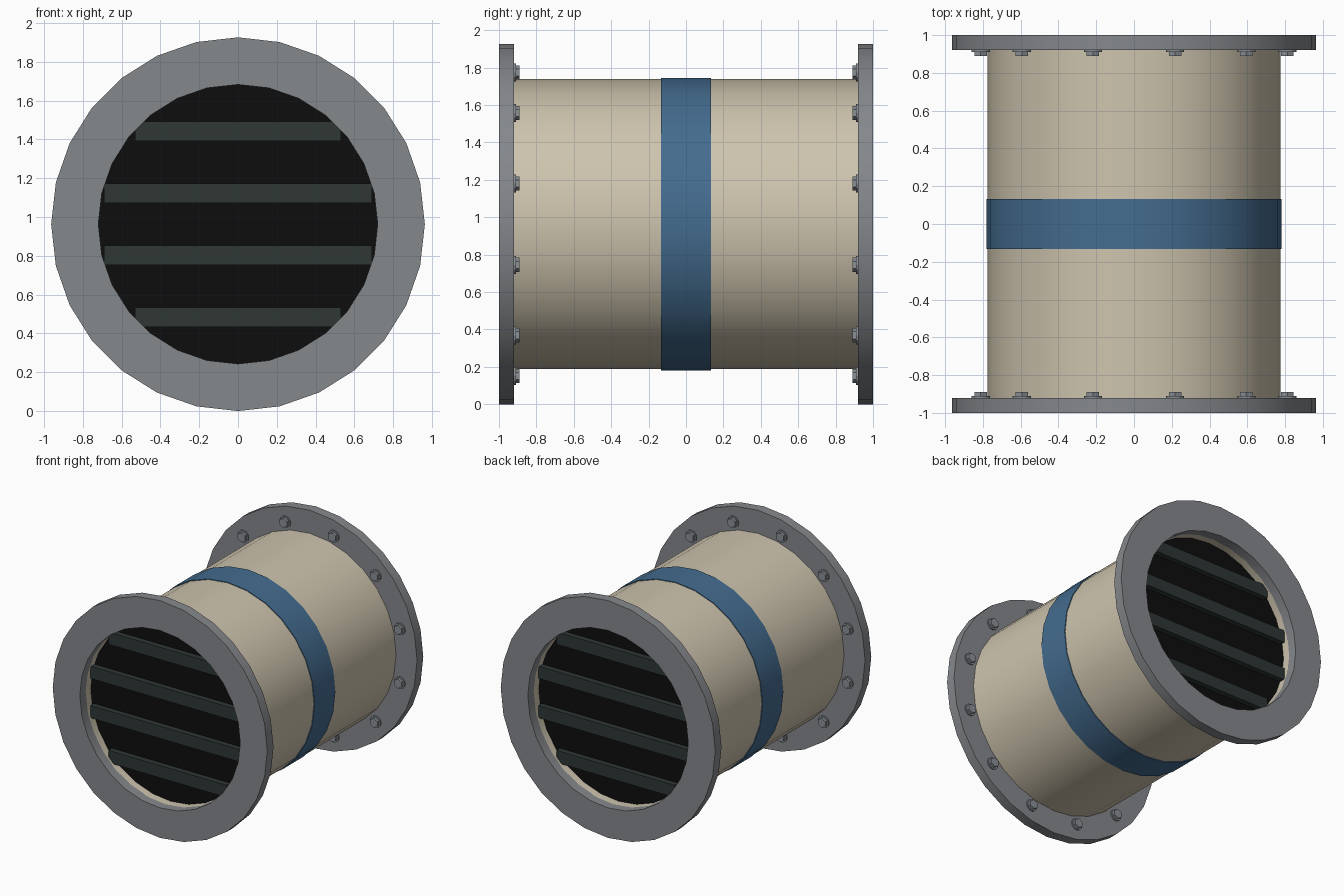
import bpy, bmesh, math
from mathutils import Matrix, Vector

if "Cube" in bpy.data.objects:
    bpy.data.objects.remove(bpy.data.objects["Cube"])

CZ = 0.963      # height of the drum axis
SIDES = 28


def material(name, rgb):
    lin = [(c / 255 / 12.92) if c < 11 else ((c / 255 + 0.055) / 1.055) ** 2.4 for c in rgb]
    m = bpy.data.materials.new(name)
    m.diffuse_color = (*lin, 1)
    m.use_nodes = True
    m.node_tree.nodes["Principled BSDF"].inputs["Base Color"].default_value = m.diffuse_color
    return m


BEIGE = material("beige_paint", (206, 196, 174))
BLUE = material("blue_band", (68, 108, 143))
GREY = material("flange_grey", (133, 136, 140))
STEEL = material("bolt_steel", (138, 144, 150))
BLACK = material("dark_opening", (13, 13, 13))
SLAT = material("slat_grey_green", (46, 55, 53))


def finish(name, bm, mat, smooth=True):
    bmesh.ops.recalc_face_normals(bm, faces=bm.faces)
    me = bpy.data.meshes.new(name)
    bm.to_mesh(me)
    bm.free()
    me.materials.append(mat)
    ob = bpy.data.objects.new(name, me)
    bpy.context.collection.objects.link(ob)
    if smooth:
        bpy.ops.object.select_all(action='DESELECT')
        ob.select_set(True)
        bpy.context.view_layer.objects.active = ob
        bpy.ops.object.shade_smooth_by_angle(angle=math.radians(30))
    return ob


def ring(name, r_in, r_out, y0, y1, mat):
    """Hollow ring around the y axis, rectangular section."""
    bm = bmesh.new()
    section = [(r_in, y0), (r_out, y0), (r_out, y1), (r_in, y1)]
    loops = []
    for i in range(SIDES):
        a = 2 * math.pi * i / SIDES
        loops.append([bm.verts.new((r * math.sin(a), y, CZ + r * math.cos(a))) for r, y in section])
    for i in range(SIDES):
        p, q = loops[i], loops[(i + 1) % SIDES]
        for k in range(4):
            n = (k + 1) % 4
            bm.faces.new((p[k], p[n], q[n], q[k]))
    return finish(name, bm, mat)


def add_cyl(bm, x, z, y0, y1, r, sides):
    """Solid cylinder along y, added to bm."""
    m = Matrix.Translation((x, (y0 + y1) / 2, z)) @ Matrix.Rotation(math.pi / 2, 4, 'X')
    bmesh.ops.create_cone(bm, cap_ends=True, segments=sides, radius1=r, radius2=r,
                          depth=abs(y1 - y0), matrix=m)


# drum shell and centre band
ring("drum_shell", 0.72, 0.775, -0.925, 0.925, BEIGE)
ring("centre_band", 0.765, 0.781, -0.133, 0.133, BLUE)

for side, s in (("front", -1), ("back", 1)):
    # end flange
    ring(side + "_flange", 0.72, 0.963, s * 0.92, s * 1.0, GREY)

    # dark panel closing the opening
    bm = bmesh.new()
    add_cyl(bm, 0, CZ, s * 0.83, s * 0.86, 0.725, SIDES)
    finish(side + "_dark_panel", bm, BLACK)

    # four horizontal grille slats
    bm = bmesh.new()
    for dz, half in ((-0.48, 0.53), (-0.16, 0.69), (0.16, 0.69), (0.48, 0.53)):
        m = Matrix.Translation((0, s * 0.88, CZ + dz)) @ Matrix.Diagonal((2 * half, 0.05, 0.1, 1))
        bmesh.ops.create_cube(bm, size=1, matrix=m)
    finish(side + "_grille_slats", bm, SLAT, smooth=False)

    # twelve bolts with washers on the inner flange face
    bm = bmesh.new()
    for k in range(12):
        a = math.radians(15 + 30 * k)
        x, z = 0.84 * math.sin(a), CZ + 0.84 * math.cos(a)
        add_cyl(bm, x, z, s * 0.925, s * 0.91, 0.048, 12)
        add_cyl(bm, x, z, s * 0.915, s * 0.89, 0.038, 6)
    finish(side + "_flange_bolts", bm, STEEL, smooth=False)
